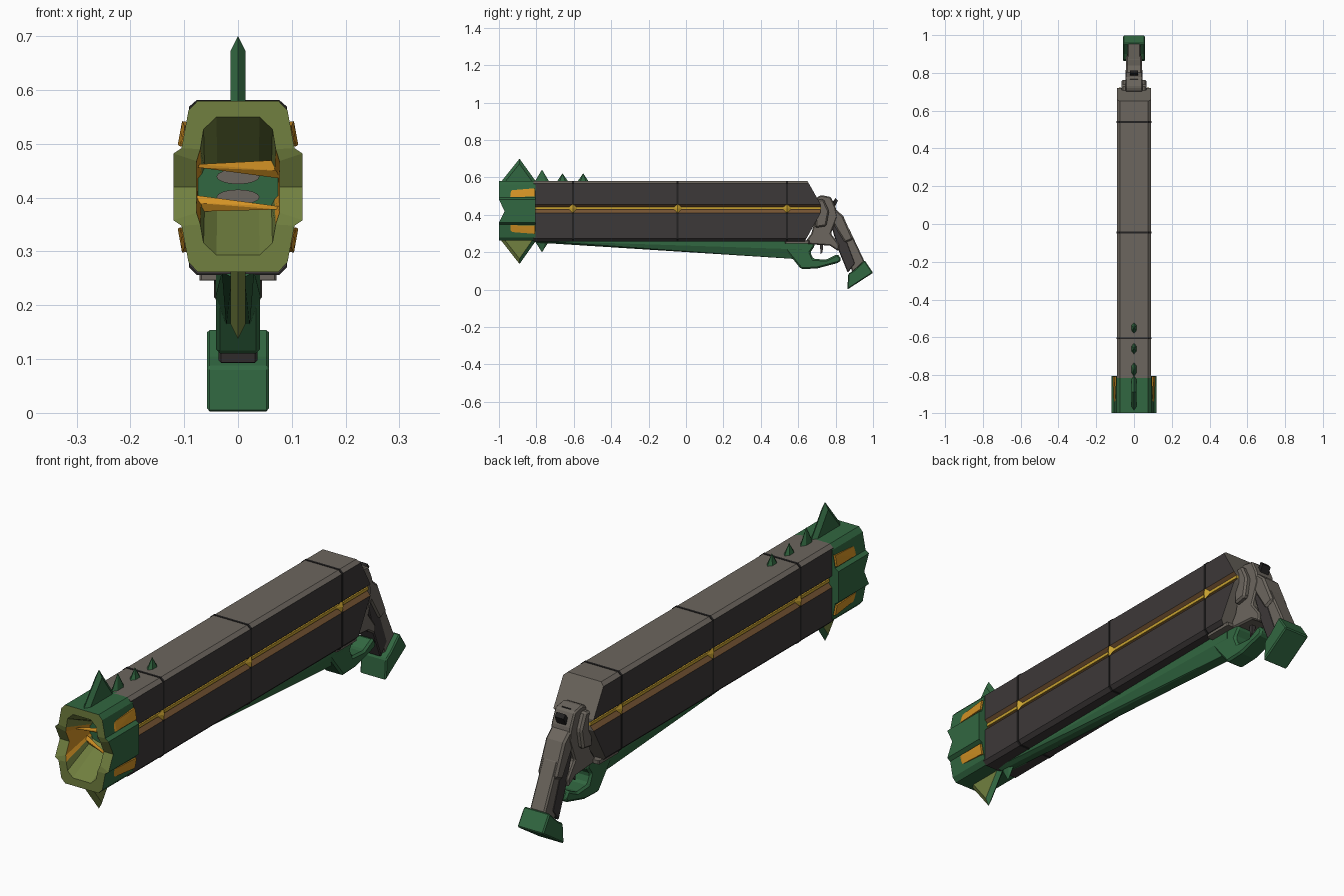
import bpy, bmesh, math
from mathutils import Vector

if "Cube" in bpy.data.objects:
    bpy.data.objects.remove(bpy.data.objects["Cube"])


def mat(name, rgb):
    m = bpy.data.materials.new(name)
    m.diffuse_color = (*rgb, 1)
    m.use_nodes = True
    m.node_tree.nodes["Principled BSDF"].inputs["Base Color"].default_value = m.diffuse_color
    return m


GREY = mat("warm grey", (0.150, 0.133, 0.112))
DARK = mat("dark grey", (0.046, 0.040, 0.040))
BLACK = mat("seam black", (0.017, 0.016, 0.016))
GREEN = mat("green", (0.031, 0.135, 0.052))
OLIVE = mat("olive", (0.165, 0.215, 0.050))
ORANGE = mat("orange", (0.66, 0.29, 0.018))
YELLOW = mat("yellow", (0.58, 0.36, 0.03))
BROWN = mat("brown", (0.18, 0.090, 0.033))


def finish(name, bm, mats, rule=None, bevel=0):
    bmesh.ops.recalc_face_normals(bm, faces=bm.faces)
    bm.normal_update()
    if rule:
        for f in bm.faces:
            f.material_index = rule(f.normal, f.calc_center_median())
    me = bpy.data.meshes.new(name)
    bm.to_mesh(me)
    bm.free()
    for m in mats:
        me.materials.append(m)
    ob = bpy.data.objects.new(name, me)
    bpy.context.collection.objects.link(ob)
    if bevel:
        b = ob.modifiers.new("bevel", 'BEVEL')
        b.width, b.segments, b.limit_method = bevel, 1, 'ANGLE'
    return ob


def hull(name, pts, m, rule=None, bevel=0):
    bm = bmesh.new()
    for p in pts:
        bm.verts.new(p)
    bmesh.ops.convex_hull(bm, input=bm.verts)
    loose = [v for v in bm.verts if not v.link_faces]
    bmesh.ops.delete(bm, geom=loose, context='VERTS')
    return finish(name, bm, m if isinstance(m, list) else [m], rule, bevel)


def prism(name, yz, hw, m, bevel=0):
    """Side profile extruded across the width."""
    bm = bmesh.new()
    a = [bm.verts.new((-hw, y, z)) for y, z in yz]
    b = [bm.verts.new((hw, y, z)) for y, z in yz]
    bm.faces.new(a)
    bm.faces.new(b[::-1])
    for i in range(len(yz)):
        j = (i + 1) % len(yz)
        bm.faces.new((a[i], a[j], b[j], b[i]))
    return finish(name, bm, [m], None, bevel)


def box(name, x, y, z, m, bevel=0):
    return hull(name, [(a, b, c) for a in x for b in y for c in z], m, None, bevel)


def ring(bm, half, yfun):
    """Closed mirrored loop from a right-hand half profile running top to bottom."""
    right = [bm.verts.new((x, yfun(z), z)) for x, z in half]
    left = [bm.verts.new((-x, yfun(z), z)) for x, z in half]
    return right, left


def bridge(bm, r0, r1):
    a, b = r0[0] + r0[1][::-1], r1[0] + r1[1][::-1]
    for i in range(len(a)):
        j = (i + 1) % len(a)
        bm.faces.new((a[i], a[j], b[j], b[i]))


def ladder(bm, r):
    for i in range(len(r[0]) - 1):
        bm.faces.new((r[0][i], r[0][i + 1], r[1][i + 1], r[1][i]))


# Main barrel housing with a side groove and a sloped rear
section = [(0.075, 0.58), (0.09, 0.567), (0.09, 0.456), (0.074, 0.442), (0.074, 0.428),
           (0.09, 0.41), (0.09, 0.273), (0.075, 0.258)]


def rear_y(z):
    if z > 0.456:
        return 0.72 - (z - 0.456) / 0.124 * 0.07
    if z < 0.41:
        return 0.72 - (0.41 - z) / 0.152 * 0.085
    return 0.72


bm = bmesh.new()
front = ring(bm, section, lambda z: -0.815)
rear = ring(bm, section, rear_y)
bridge(bm, front, rear)
ladder(bm, front)
ladder(bm, rear)


def body_rule(n, c):
    if abs(n.x) > 0.3 and 0.41 < c.z < 0.456 and abs(c.x) < 0.089:
        return 2
    return 1 if n.z > 0.3 or n.y > 0.3 else 0


finish("barrel_housing", bm, [DARK, GREY, BROWN], body_rule)

# Seam bands, yellow side strips and diamond studs
for i, y in enumerate((-0.605, -0.045, 0.54)):
    bm = bmesh.new()
    band = [(x + 0.0015, 0.419 + (z - 0.419) * 1.01) for x, z in section]
    r0, r1 = ring(bm, band, lambda z: y - 0.005), ring(bm, band, lambda z: y + 0.005)
    bridge(bm, r0, r1)
    ladder(bm, r0)
    ladder(bm, r1)
    finish(f"seam_band_{i}", bm, [BLACK])
for s in (-1, 1):
    box("side_strip", (s * 0.07, s * 0.080), (-0.81, 0.722), (0.430, 0.442), YELLOW)
    for y in (-0.605, -0.045, 0.54):
        hull("diamond_stud", [(s * 0.078, y + 0.026, 0.435), (s * 0.078, y - 0.026, 0.435),
                              (s * 0.09, y, 0.460), (s * 0.09, y, 0.410),
                              (s * 0.094, y, 0.435), (s * 0.07, y, 0.435)], YELLOW)

# Flared muzzle with notched front and hollow funnel
outer = [(0.075, 0.58), (0.092, 0.562), (0.105, 0.492), (0.12, 0.482), (0.12, 0.42),
         (0.12, 0.358), (0.105, 0.348), (0.092, 0.28), (0.075, 0.262)]
inner = [(0.04, 0.55), (0.064, 0.527), (0.070, 0.49), (0.077, 0.468), (0.077, 0.42),
         (0.077, 0.372), (0.070, 0.35), (0.064, 0.316), (0.04, 0.293)]
back = [(x * 0.97, 0.42 + (z - 0.42) * 0.33) for x, z in inner]


def mouth_y(z):
    return -1 + 0.03 * max(0, 1 - abs(z - 0.42) / 0.062)


bm = bmesh.new()
rings = [ring(bm, outer, lambda z: -0.805), ring(bm, outer, mouth_y),
         ring(bm, inner, mouth_y), ring(bm, back, lambda z: -0.84)]
for a, b in zip(rings, rings[1:]):
    bridge(bm, a, b)
ladder(bm, rings[0])
ladder(bm, rings[-1])


def muzzle_rule(n, c):
    if c.y < -0.96:
        return 1
    if -0.96 < c.y < -0.88 and abs(c.x) < 0.078 and 0.29 < c.z < 0.55:
        return 2 if abs(c.z - 0.42) < 0.055 and abs(c.x) > 0.05 else 1
    return 0


finish("muzzle", bm, [GREEN, OLIVE, ORANGE], muzzle_rule)

# Twin bores and slanted glowing vanes inside the muzzle
for z in (0.439, 0.401):
    pts = [(0.04 * math.cos(t * math.pi / 8), y, z + 0.014 * math.sin(t * math.pi / 8))
           for t in range(16) for y in (-0.846, -0.838)]
    hull("bore", pts, GREY)
hull("upper_vane", [(-0.075, -0.93, 0.462), (-0.075, -0.93, 0.456), (0.075, -0.86, 0.470),
                    (0.075, -0.86, 0.436), (0.075, -0.87, 0.45)], ORANGE)
hull("lower_vane", [(0.075, -0.93, 0.384), (0.075, -0.93, 0.378), (-0.075, -0.86, 0.404),
                    (-0.075, -0.86, 0.374), (-0.075, -0.87, 0.39)], ORANGE)

# Orange muzzle side windows, mirrored in both directions
for s in (-1, 1):
    for t in (-1, 1):
        yz = [(0.100, -0.955, 0.078), (0.107, -0.93, 0.075), (0.112, -0.808, 0.078),
              (0.104, -0.808, 0.122), (0.099, -0.93, 0.112), (0.09, -0.808, 0.08),
              (0.09, -0.808, 0.12)]
        hull("muzzle_window", [(s * x, y, 0.42 + t * z) for x, y, z in yz], ORANGE)


# Large blade fins above and below the muzzle
def fin(name, tri, hw, m, rule=None):
    c = Vector((sum(p[0] for p in tri) / 3, tri[0][1]))
    pts = [(0, y, z) for y, z in tri]
    pts += [(s * hw, c.x + (y - c.x) * 0.78, c.y + (z - c.y) * 0.78)
            for y, z in tri for s in (-1, 1)]
    hull(name, pts, m, rule)


fin("top_fin", [(-0.99, 0.575), (-0.80, 0.575), (-0.89, 0.70)], 0.014, GREEN)
fin("bottom_fin", [(-0.99, 0.265), (-0.80, 0.265), (-0.89, 0.137)], 0.014, [GREEN, OLIVE],
    lambda n, c: 1 if n.y < -0.2 or abs(n.x) > 0.9 else 0)

# Small spikes
for y, base, tip, r in ((-0.77, 0.575, 0.642, 0.04), (-0.66, 0.575, 0.622, 0.032),
                        (-0.55, 0.575, 0.622, 0.032), (-0.77, 0.262, 0.20, 0.04)):
    pts = [(0.016 * math.sin(k * math.pi / 3), y + r * math.cos(k * math.pi / 3), base)
           for k in range(6)]
    hull("spike", pts + [(0, y, tip)], GREEN)

# Tapered under rail and hooked trigger guard
hull("under_rail", [(s * x, y, z) for s in (-1, 1) for x, y, z in
                    ((0.03, -0.80, 0.262), (0.012, -0.80, 0.252), (0.042, 0.62, 0.262),
                     (0.042, 0.62, 0.215), (0.022, 0.60, 0.163))], GREEN)
prism("trigger_guard", [(0.50, 0.255), (0.55, 0.19), (0.615, 0.11), (0.70, 0.113), (0.82, 0.145),
                        (0.83, 0.165), (0.81, 0.19), (0.75, 0.16), (0.68, 0.165), (0.665, 0.20),
                        (0.69, 0.235), (0.68, 0.255)], 0.041, GREEN, 0.008)
box("rear_bracket", (-0.072, 0.072), (0.53, 0.66), (0.246, 0.262), GREY, 0.004)
prism("trigger", [(0.715, 0.25), (0.735, 0.25), (0.73, 0.20), (0.72, 0.19)], 0.008, DARK)

# Rear frame, grip, dark grip inlay and hammer
prism("rear_frame", [(0.63, 0.245), (0.67, 0.30), (0.70, 0.42), (0.70, 0.495), (0.725, 0.505),
                     (0.775, 0.495), (0.80, 0.44), (0.81, 0.39), (0.775, 0.30), (0.82, 0.24),
                     (0.815, 0.205), (0.77, 0.235)], 0.045, GREY, 0.006)
prism("frame_cheeks", [(0.69, 0.33), (0.70, 0.48), (0.735, 0.485), (0.765, 0.42),
                       (0.75, 0.34)], 0.066, GREY, 0.008)
prism("grip_upper", [(0.75, 0.42), (0.80, 0.43), (0.84, 0.395), (0.895, 0.27), (0.85, 0.25),
                     (0.80, 0.33)], 0.043, GREY, 0.008)
prism("grip_lower", [(0.80, 0.36), (0.87, 0.33), (0.955, 0.15), (0.89, 0.09), (0.86, 0.18)],
      0.034, GREY, 0.006)
prism("grip_inlay", [(0.77, 0.36), (0.79, 0.36), (0.86, 0.26), (0.905, 0.14), (0.865, 0.09),
                     (0.82, 0.20)], 0.036, DARK, 0.004)
prism("hammer", [(0.755, 0.45), (0.765, 0.50), (0.785, 0.47), (0.80, 0.49), (0.812, 0.475),
                 (0.795, 0.44)], 0.02, BLACK)

# Flared butt cap
prism("butt_cap", [(0.862, 0.0), (0.868, 0.085), (0.90, 0.105), (0.955, 0.157), (1.0, 0.09)],
      0.058, GREEN, 0.005)
